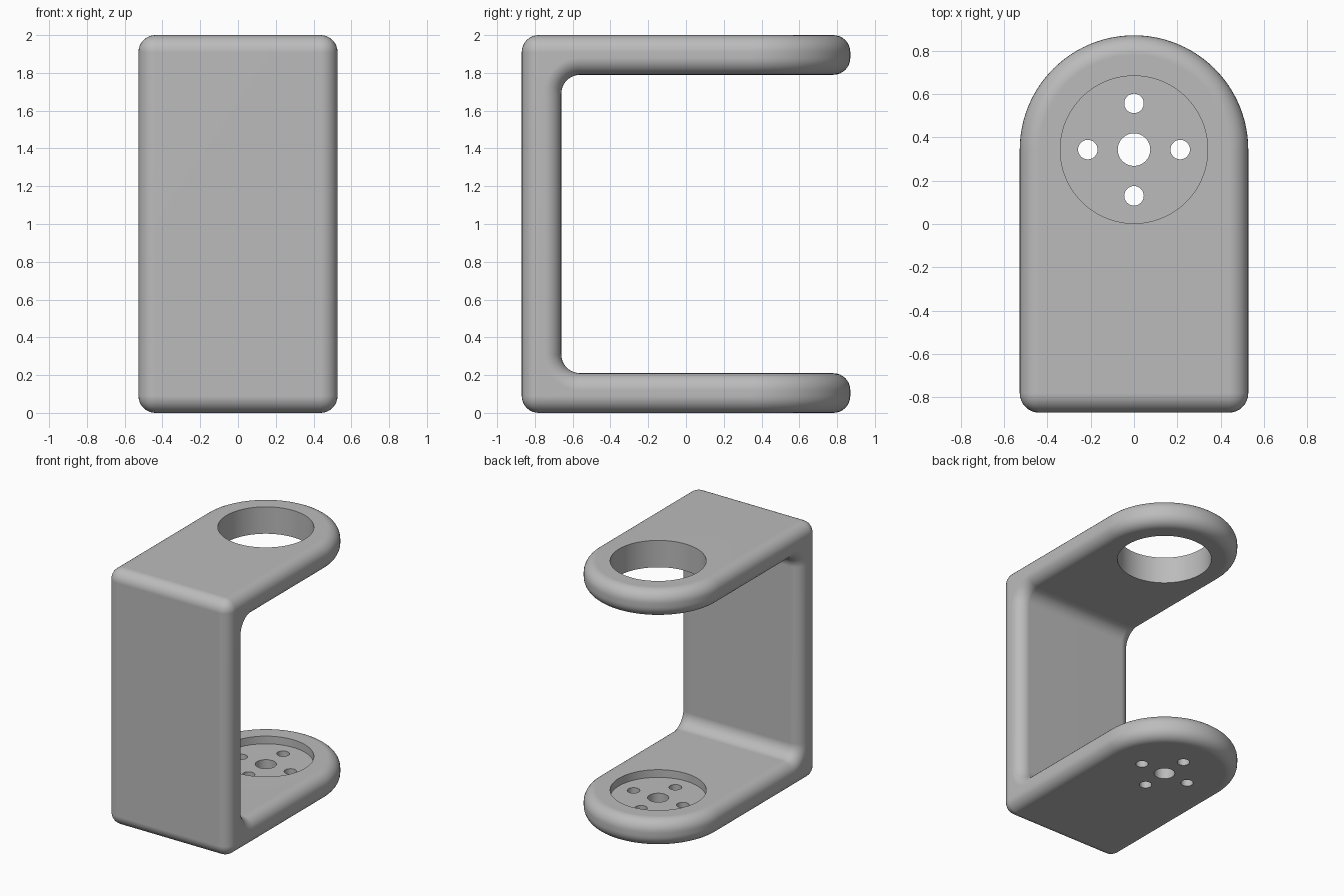
import bpy
import bmesh
from math import sin, cos, pi

if "Cube" in bpy.data.objects:
    bpy.data.objects.remove(bpy.data.objects["Cube"])

HALF_W = 0.527      # half width, also the radius of the rounded arm tips
BACK = -0.87        # outer face of the upright
THICK = 0.21        # plate thickness
HEIGHT = 2.0
TIP_Y = 0.343       # centre of the arm tips and their holes
FILLET = 0.10       # inner corner radius
ROUND = 0.09        # outer edge rounding
RING = 0.34         # radius of the big hole and the recess

grey = bpy.data.materials.new("grey plastic")
grey.use_nodes = True
colour = (0.5, 0.5, 0.5, 1)
grey.diffuse_color = colour
grey.node_tree.nodes["Principled BSDF"].inputs["Base Color"].default_value = colour


def arc(cx, cy, r, start, end, steps):
    return [(cx + r * cos(start + (end - start) * i / steps),
             cy + r * sin(start + (end - start) * i / steps)) for i in range(steps + 1)]


def cylinder_cutter(name, x, y, radius, low, high, sides=64):
    bpy.ops.mesh.primitive_cylinder_add(vertices=sides, radius=radius, depth=high - low,
                                        location=(x, y, (low + high) / 2))
    cutter = bpy.context.object
    cutter.name = name
    cutter.hide_render = True
    cutter.data.materials.append(grey)
    return cutter


def apply_all(obj):
    bpy.ops.object.select_all(action='DESELECT')
    obj.select_set(True)
    bpy.context.view_layer.objects.active = obj
    for mod in list(obj.modifiers):
        bpy.ops.object.modifier_apply(modifier=mod.name)


# C-shaped side profile in (y, z) with filleted inner corners
inner_y = BACK + THICK
fy = inner_y + FILLET
low, high = THICK, HEIGHT - THICK
profile = [(TIP_Y, 0), (TIP_Y, low)]
profile += arc(fy, low + FILLET, FILLET, 1.5 * pi, pi, 10)
profile += arc(fy, high - FILLET, FILLET, pi, pi / 2, 10)
profile += [(TIP_Y, high), (TIP_Y, HEIGHT), (BACK, HEIGHT), (BACK, 0)]

bm = bmesh.new()
left = [bm.verts.new((HALF_W, y, z)) for y, z in profile]
right = [bm.verts.new((-HALF_W, y, z)) for y, z in profile]
bm.faces.new(left)
bm.faces.new(right[::-1])

# Half-round arm tips, each with its own pair of arcs
n = len(profile)
top_in = n - 4
tip_arcs = {}
for a, b in ((0, 1), (top_in, top_in + 1)):
    for k in (a, b):
        z = profile[k][1]
        mid = [bm.verts.new((x, y, z))
               for x, y in arc(0, TIP_Y, HALF_W, 0, pi, 48)[1:-1]]
        tip_arcs[k] = [left[k]] + mid + [right[k]]
    for i in range(48):
        p, q = tip_arcs[a], tip_arcs[b]
        bm.faces.new((p[i], p[i + 1], q[i + 1], q[i]))

# Strips across the width; the four arm faces take in the tip arcs
for i in range(n):
    j = (i + 1) % n
    if (i, j) in ((0, 1), (top_in, top_in + 1)):
        continue
    loop = [left[j], left[i]]
    loop += tip_arcs[i][1:-1] if i in tip_arcs else []
    loop += [right[i], right[j]]
    loop += tip_arcs[j][-2:0:-1] if j in tip_arcs else []
    bm.faces.new(loop)
bmesh.ops.recalc_face_normals(bm, faces=bm.faces)

mesh = bpy.data.meshes.new("bracket")
bm.to_mesh(mesh)
bm.free()
mesh.materials.append(grey)
bracket = bpy.data.objects.new("bracket", mesh)
bpy.context.collection.objects.link(bracket)

# Rounded outer edges
bevel = bracket.modifiers.new("rounding", 'BEVEL')
bevel.width = ROUND
bevel.segments = 8
bevel.limit_method = 'ANGLE'
bevel.angle_limit = 0.6
bevel.use_clamp_overlap = False

# Ring hole above, shallow recess and screw holes below
cutters = [cylinder_cutter("ring_hole_cutter", 0, TIP_Y, RING, high - 0.2, HEIGHT + 0.2, 96),
           cylinder_cutter("recess_cutter", 0, TIP_Y, RING, THICK - 0.06, THICK + 0.2, 96),
           cylinder_cutter("centre_hole_cutter", 0, TIP_Y, 0.075, -0.2, THICK + 0.1)]
for i in range(4):
    cutters.append(cylinder_cutter("screw_hole_cutter", 0.213 * cos(i * pi / 2),
                                   TIP_Y + 0.213 * sin(i * pi / 2), 0.045,
                                   -0.2, THICK + 0.1, 32))
for cutter in cutters:
    cut = bracket.modifiers.new(cutter.name, 'BOOLEAN')
    cut.operation = 'DIFFERENCE'
    cut.solver = 'EXACT'
    cut.object = cutter
apply_all(bracket)
for cutter in cutters:
    bpy.data.objects.remove(cutter)

# Smooth rounding with crisp hole rims and flat plates
bpy.ops.object.shade_smooth_by_angle(angle=0.6)
weighted = bracket.modifiers.new("flat plates", 'WEIGHTED_NORMAL')
weighted.keep_sharp = True
